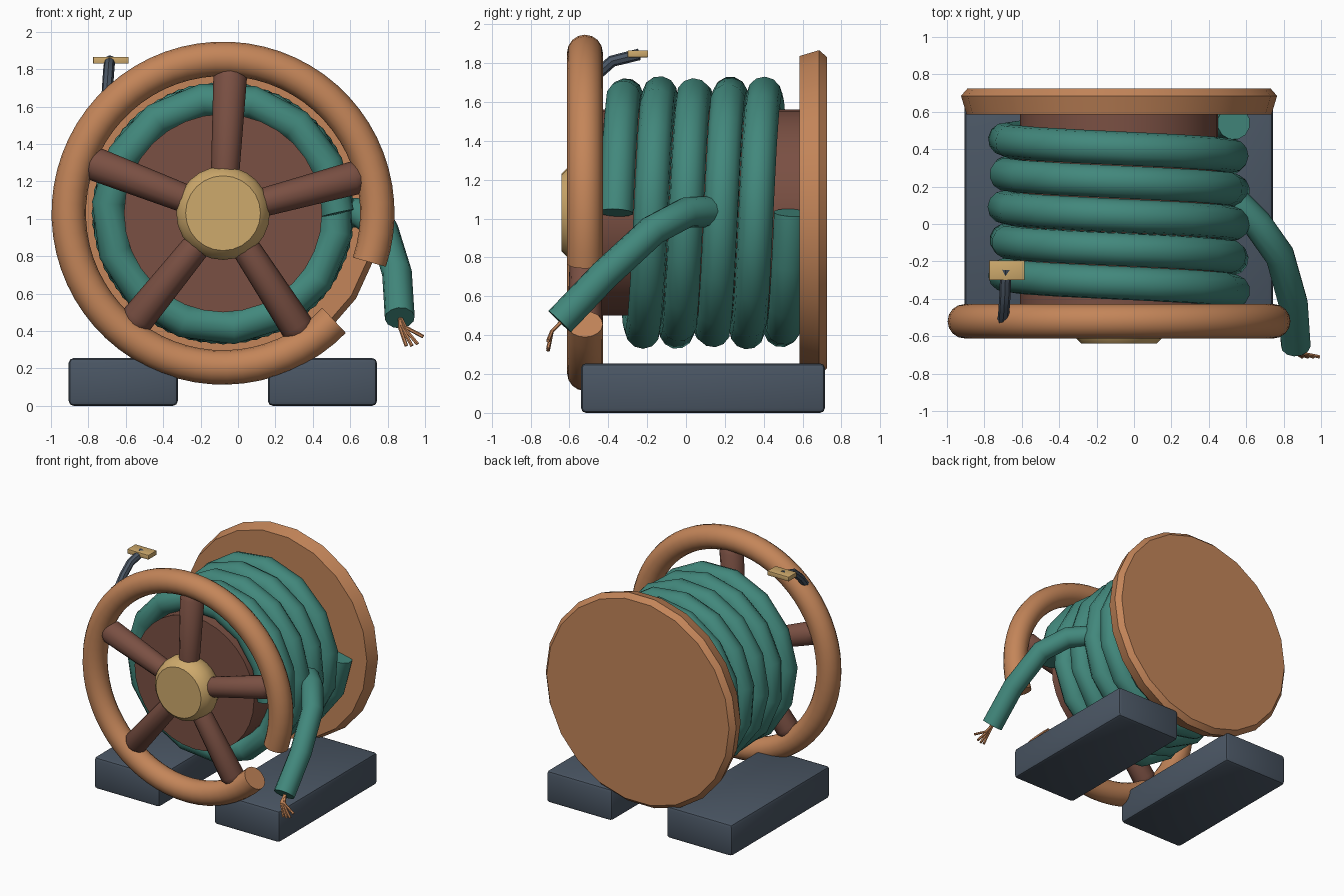
import bpy, bmesh, math
from mathutils import Vector

if "Cube" in bpy.data.objects:
    bpy.data.objects.remove(bpy.data.objects["Cube"])

CX, CZ = -0.08, 1.03      # reel axis
WHEEL_Y = -0.52


def material(name, rgb):
    m = bpy.data.materials.new(name)
    m.use_nodes = True
    m.diffuse_color = (*rgb, 1)
    m.node_tree.nodes["Principled BSDF"].inputs["Base Color"].default_value = (*rgb, 1)
    return m


COPPER = material("copper", (0.55, 0.235, 0.10))
TEAL = material("teal", (0.054, 0.246, 0.202))
SLATE = material("slate", (0.069, 0.093, 0.127))
BROWN = material("dark_brown", (0.195, 0.08, 0.056))
GOLD = material("gold", (0.617, 0.40, 0.15))


def finish(obj, mat, angle=40):
    obj.data.materials.clear()
    obj.data.materials.append(mat)
    bpy.ops.object.select_all(action='DESELECT')
    obj.select_set(True)
    bpy.context.view_layer.objects.active = obj
    bpy.ops.object.shade_smooth_by_angle(angle=math.radians(angle))
    return obj


def mesh_object(name, bm, mat, angle=40):
    bmesh.ops.recalc_face_normals(bm, faces=bm.faces)
    me = bpy.data.meshes.new(name)
    bm.to_mesh(me)
    bm.free()
    obj = bpy.data.objects.new(name, me)
    bpy.context.collection.objects.link(obj)
    return finish(obj, mat, angle)


def lathe(name, profile, sides, mat, start, axis, angle=40):
    """Solid of revolution: profile of (radius, distance along axis), flat ends."""
    bm = bmesh.new()
    turn = Vector(axis).to_track_quat('Z', 'Y')
    rings = []
    for r, d in profile:
        ring = []
        for i in range(sides):
            a = math.tau * i / sides
            p = Vector((r * math.cos(a), r * math.sin(a), d))
            ring.append(bm.verts.new(Vector(start) + turn @ p))
        rings.append(ring)
    for lo, hi in zip(rings, rings[1:]):
        for i in range(sides):
            j = (i + 1) % sides
            bm.faces.new((lo[i], lo[j], hi[j], hi[i]))
    bm.faces.new(rings[0])
    bm.faces.new(rings[-1])
    return mesh_object(name, bm, mat, angle)


def tube(name, points, radius, mat, res=4):
    """Capped round tube along a path."""
    cu = bpy.data.curves.new(name, 'CURVE')
    cu.dimensions = '3D'
    cu.bevel_depth = radius
    cu.bevel_resolution = res
    cu.use_fill_caps = True
    sp = cu.splines.new('POLY')
    sp.points.add(len(points) - 1)
    for pt, co in zip(sp.points, points):
        pt.co = (*co, 1)
    obj = bpy.data.objects.new(name, cu)
    bpy.context.collection.objects.link(obj)
    bpy.ops.object.select_all(action='DESELECT')
    obj.select_set(True)
    bpy.context.view_layer.objects.active = obj
    bpy.ops.object.convert(target='MESH')
    obj = bpy.context.view_layer.objects.active
    obj.name = name
    return finish(obj, mat)


def box(name, lo, hi, mat, bevel):
    bm = bmesh.new()
    bmesh.ops.create_cube(bm, size=1)
    for v in bm.verts:
        v.co = [(a + b) / 2 + c * (b - a) for a, b, c in zip(lo, hi, v.co)]
    bmesh.ops.bevel(bm, geom=bm.edges[:], offset=bevel, segments=2,
                    profile=0.5, affect='EDGES')
    return mesh_object(name, bm, mat, 30)


def around(radius, angle, y):
    return (CX + radius * math.cos(angle), y, CZ + radius * math.sin(angle))


# Base blocks
for side, x in (("right", -0.905), ("left", 0.16)):
    box(side + "_foot", (x, -0.54, 0), (x + 0.583, 0.715, 0.255), SLATE, 0.025)

# Drum and rear disc
lathe("drum", [(0.53, 0), (0.53, 1.05)], 32, BROWN, (CX, -0.44, CZ), (0, 1, 0))
lathe("rear_disc", [(0.815, 0), (0.845, 0.10), (0.81, 0.14)], 22, COPPER,
      (CX, 0.585, CZ), (0, 1, 0))

# Open wheel rim
a0, a1 = math.radians(-18.5), math.radians(316)
steps = 60
tube("wheel_rim", [around(0.825, a0 + (a1 - a0) * i / steps, WHEEL_Y)
                   for i in range(steps + 1)], 0.092, COPPER, 6)

# Spokes and hub
for k in range(5):
    a = math.radians(87 + 72 * k)
    lathe(f"spoke_{k + 1}", [(0.075, 0), (0.09, 0.55), (0.055, 0.60)], 12, BROWN,
          around(0.18, a, WHEEL_Y), (math.cos(a), 0, math.sin(a)))
lathe("hub", [(0.2, 0), (0.235, 0.035), (0.25, 0.09), (0.25, 0.14), (0.22, 0.2)],
      24, GOLD, (CX, -0.64, CZ), (0, 1, 0), 30)

# Coiled hose: five turns
steps, turns = 72, 5
tube("hose_coil", [around(0.613, math.tau * turns * i / steps, -0.36 + 0.9 * i / steps)
                   for i in range(steps + 1)], 0.09, TEAL)

# Loose hose end with frayed strands
tube("hose_tail", [(0.55, 0.11, 1.035), (0.66, 0.0, 1.03), (0.78, -0.17, 0.94),
                   (0.85, -0.42, 0.71), (0.865, -0.65, 0.47)], 0.08, TEAL)
for k, (x, z) in enumerate(((0.90, 0.32), (0.93, 0.32), (0.96, 0.33), (0.99, 0.37))):
    tube(f"strand_{k + 1}", [(0.865, -0.63, 0.48), (0.865 + 0.01 * k, -0.69, 0.42),
                             (x, -0.71, z)], 0.01, COPPER, 1)

# Crank arm and grip plate
tube("crank_arm", [(-0.70, -0.52, 1.66), (-0.695, -0.46, 1.74),
                   (-0.69, -0.38, 1.81), (-0.685, -0.24, 1.845)], 0.03, SLATE, 2)
box("crank_grip", (-0.775, -0.30, 1.83), (-0.585, -0.195, 1.866), GOLD, 0.004)
